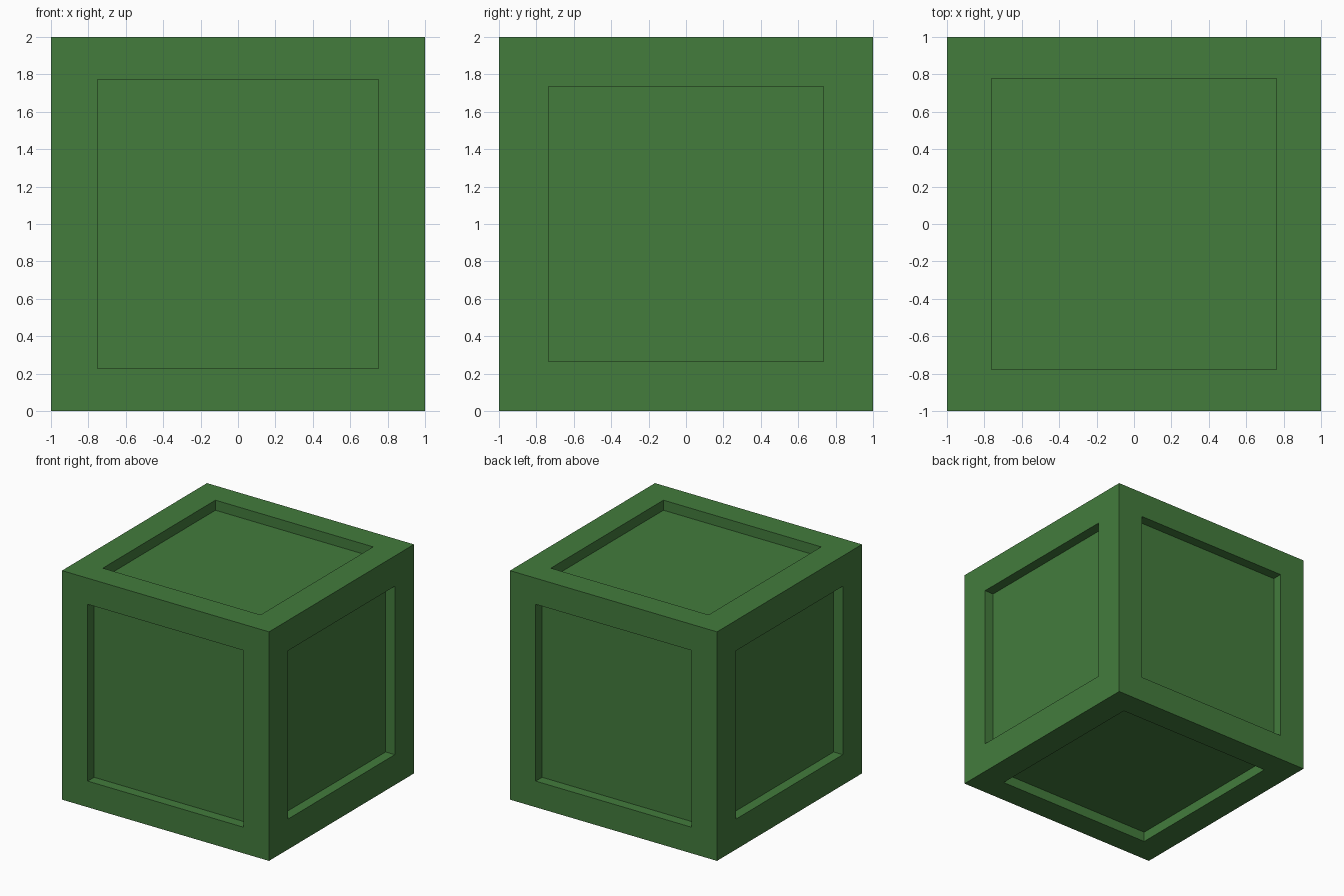
import bpy
import bmesh
from mathutils import Vector

default = bpy.data.objects.get("Cube")
if default:
    bpy.data.objects.remove(default, do_unlink=True)

# Single flat green
green = bpy.data.materials.new("leaf_green")
green.use_nodes = True
colour = (0.056, 0.2, 0.046, 1)
green.diffuse_color = colour
bsdf = green.node_tree.nodes["Principled BSDF"]
bsdf.inputs["Base Color"].default_value = colour
bsdf.inputs["Roughness"].default_value = 0.8

DEPTH = 0.088
# Half sizes of the recessed panel, by the axis its face points along
PANEL_HALF = {
    0: Vector((1, 0.735, 0.735)),
    1: Vector((0.752, 1, 0.772)),
    2: Vector((0.762, 0.777, 1)),
}

# Crate block with a straight-walled recess in each of its six sides
bm = bmesh.new()
bmesh.ops.create_cube(bm, size=2)
for face in list(bm.faces):
    normal = face.normal.copy()
    axis = max(range(3), key=lambda i: abs(normal[i]))
    bmesh.ops.inset_individual(bm, faces=[face], thickness=0.2)
    for vert in face.verts:
        half = PANEL_HALF[axis]
        vert.co = [half[i] if vert.co[i] > 0 else -half[i] for i in range(3)]
    floor = bmesh.ops.extrude_discrete_faces(bm, faces=[face])["faces"][0]
    bmesh.ops.translate(bm, verts=floor.verts, vec=-normal * DEPTH)

# Stand the block on the ground
bmesh.ops.translate(bm, verts=bm.verts, vec=(0, 0, 1))
bmesh.ops.recalc_face_normals(bm, faces=bm.faces)

mesh = bpy.data.meshes.new("panelled_crate")
bm.to_mesh(mesh)
bm.free()
mesh.materials.append(green)
crate = bpy.data.objects.new("panelled_crate", mesh)
bpy.context.collection.objects.link(crate)
